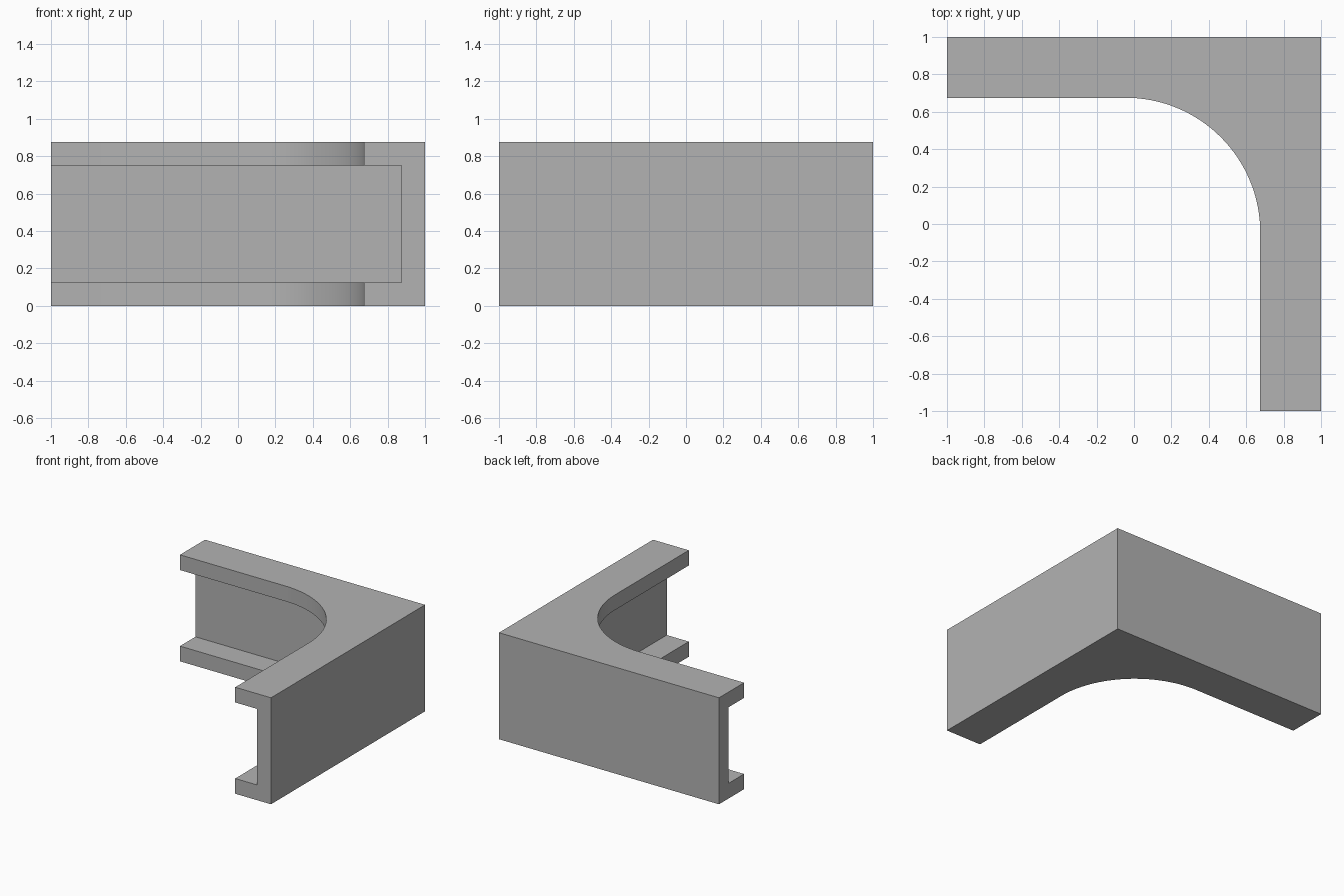
import bpy
import bmesh
import math

HEIGHT = 0.875      # overall height
PLATE = 0.125       # thickness of web and flanges
INNER = 0.675       # inner edge of the flanges
RADIUS = 0.72       # inside corner fillet of the flanges
STEPS = 32

if "Cube" in bpy.data.objects:
    bpy.data.objects.remove(bpy.data.objects["Cube"], do_unlink=True)


def prism(name, outline, z0, z1):
    """Extrude a flat outline between two heights."""
    bm = bmesh.new()
    base = bm.faces.new([bm.verts.new((x, y, z0)) for x, y in outline])
    top = bmesh.ops.extrude_face_region(bm, geom=[base])["geom"]
    verts = [v for v in top if isinstance(v, bmesh.types.BMVert)]
    bmesh.ops.translate(bm, vec=(0, 0, z1 - z0), verts=verts)
    bmesh.ops.recalc_face_normals(bm, faces=bm.faces)
    mesh = bpy.data.meshes.new(name)
    bm.to_mesh(mesh)
    bm.free()
    obj = bpy.data.objects.new(name, mesh)
    bpy.context.scene.collection.objects.link(obj)
    return obj


# Plain grey material
grey = bpy.data.materials.new("plain grey")
grey.use_nodes = True
colour = (0.45, 0.45, 0.45, 1)
grey.diffuse_color = colour
grey.node_tree.nodes["Principled BSDF"].inputs["Base Color"].default_value = colour

# L-shaped outline with a rounded inside corner
centre = INNER - RADIUS
arc = [(centre + RADIUS * math.cos(a), centre + RADIUS * math.sin(a))
       for a in (math.pi / 2 * i / STEPS for i in range(STEPS + 1))]
outline = [(-1, 1), (-1, INNER)] + arc[::-1] + [(INNER, -1), (1, -1), (1, 1)]
bracket = prism("corner_channel", outline, 0, HEIGHT)
bracket.data.materials.append(grey)

# Cutter that hollows the channel between the two flanges
near, far = -1.5, 1 - PLATE
cutter = prism("channel_cutter",
               [(near, near), (far, near), (far, far), (near, far)],
               PLATE, HEIGHT - PLATE)
cutter.data.materials.append(grey)
cutter.hide_render = True

cut = bracket.modifiers.new("channel", "BOOLEAN")
cut.operation = "DIFFERENCE"
cut.solver = "EXACT"
cut.object = cutter

# Apply the cut, remove the helper, smooth only the fillet
bpy.ops.object.select_all(action="DESELECT")
bracket.select_set(True)
bpy.context.view_layer.objects.active = bracket
bpy.ops.object.modifier_apply(modifier=cut.name)
bpy.data.objects.remove(cutter, do_unlink=True)
bpy.ops.object.shade_smooth_by_angle(angle=math.radians(30))
